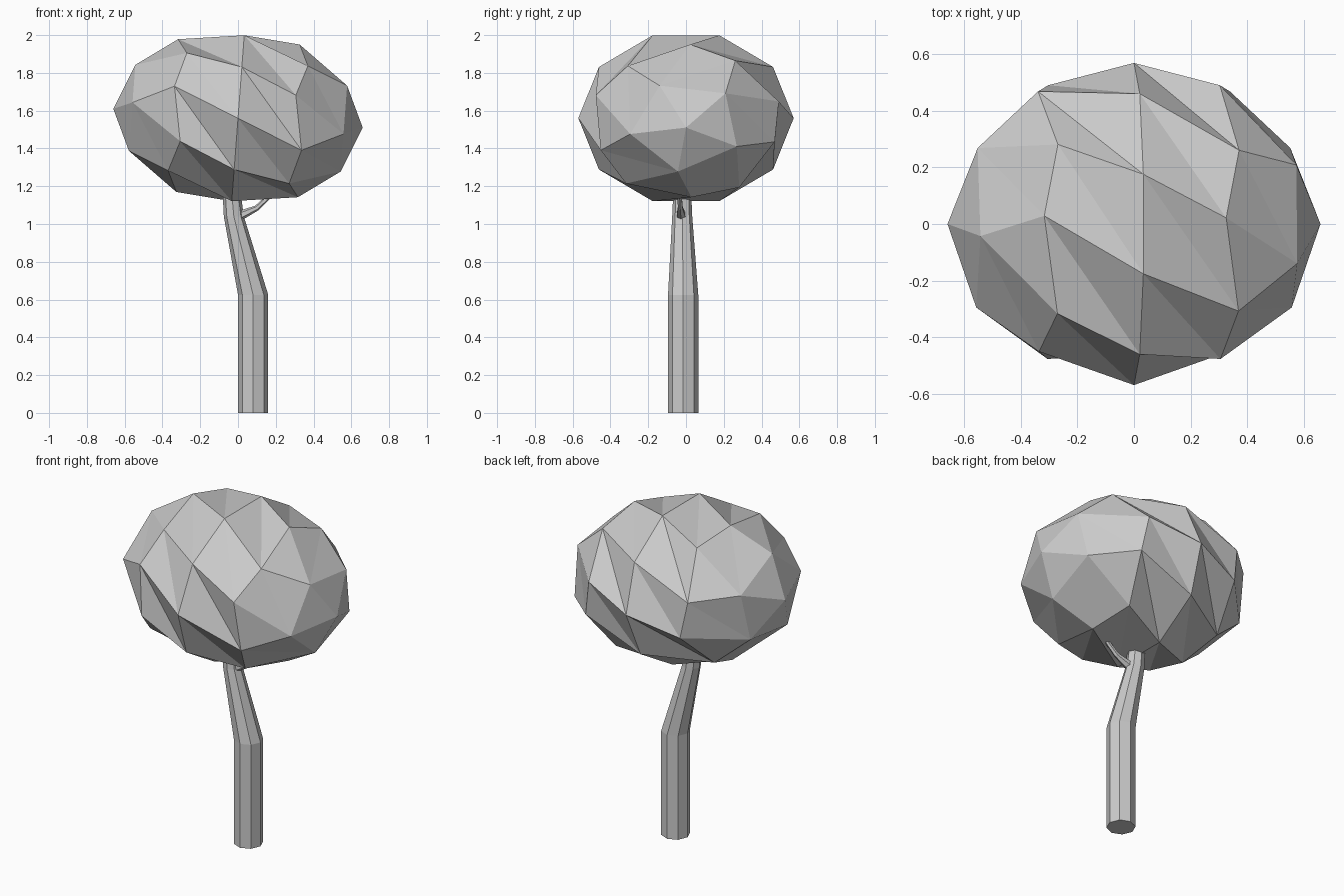
import bpy, bmesh, math
from mathutils import Vector, Matrix

if "Cube" in bpy.data.objects:
    bpy.data.objects.remove(bpy.data.objects["Cube"])


def finish(bm, name):
    bmesh.ops.recalc_face_normals(bm, faces=bm.faces[:])
    mesh = bpy.data.meshes.new(name)
    bm.to_mesh(mesh)
    bm.free()
    obj = bpy.data.objects.new(name, mesh)
    bpy.context.collection.objects.link(obj)
    return obj


def tube(name, path, sides, axis):
    """Capped tube through (centre, radius) stations; rings lie across axis."""
    bm = bmesh.new()
    turn = Vector((0, 0, 1)).rotation_difference(Vector(axis)).to_matrix()
    rings = []
    for centre, r in path:
        ring = []
        for i in range(sides):
            a = math.tau * i / sides
            ring.append(bm.verts.new(Vector(centre) + turn @ Vector((r * math.cos(a), r * math.sin(a), 0))))
        rings.append(ring)
    for lo, hi in zip(rings, rings[1:]):
        for i in range(sides):
            j = (i + 1) % sides
            bm.faces.new((lo[i], lo[j], hi[j], hi[i]))
    bm.faces.new(rings[0][::-1])
    bm.faces.new(rings[-1])
    return finish(bm, name)


# Crown: icosphere lying along x, twisted about x, squashed and slightly tilted
bm = bmesh.new()
bmesh.ops.create_icosphere(bm, subdivisions=2, radius=1.0)
tilt = Matrix.Rotation(math.radians(4.3), 3, 'Y')
for v in bm.verts:
    x, y, z = v.co
    r = math.hypot(x, y)
    a = math.atan2(y, -x) - math.radians(75) * z
    p = Vector((0.662 * z, 0.57 * r * math.sin(a), 0.463 * r * math.cos(a)))
    v.co = tilt @ p + Vector((0, 0, 1.56))
finish(bm, "crown")

# Trunk: straight base, then a tapering lean into the crown
tube("trunk", [((0.08, -0.015, 0), 0.08),
               ((0.08, -0.015, 0.625), 0.08),
               ((-0.022, -0.02, 1.04), 0.053),
               ((-0.035, -0.02, 1.18), 0.047)], 8, (0, 0, 1))

# Side branch: thin, rising to the right
tube("branch", [((0.0, -0.025, 1.04), 0.028),
                ((0.10, -0.03, 1.085), 0.015),
                ((0.19, -0.035, 1.17), 0.012)], 6, (0.8, 0, 0.6))
